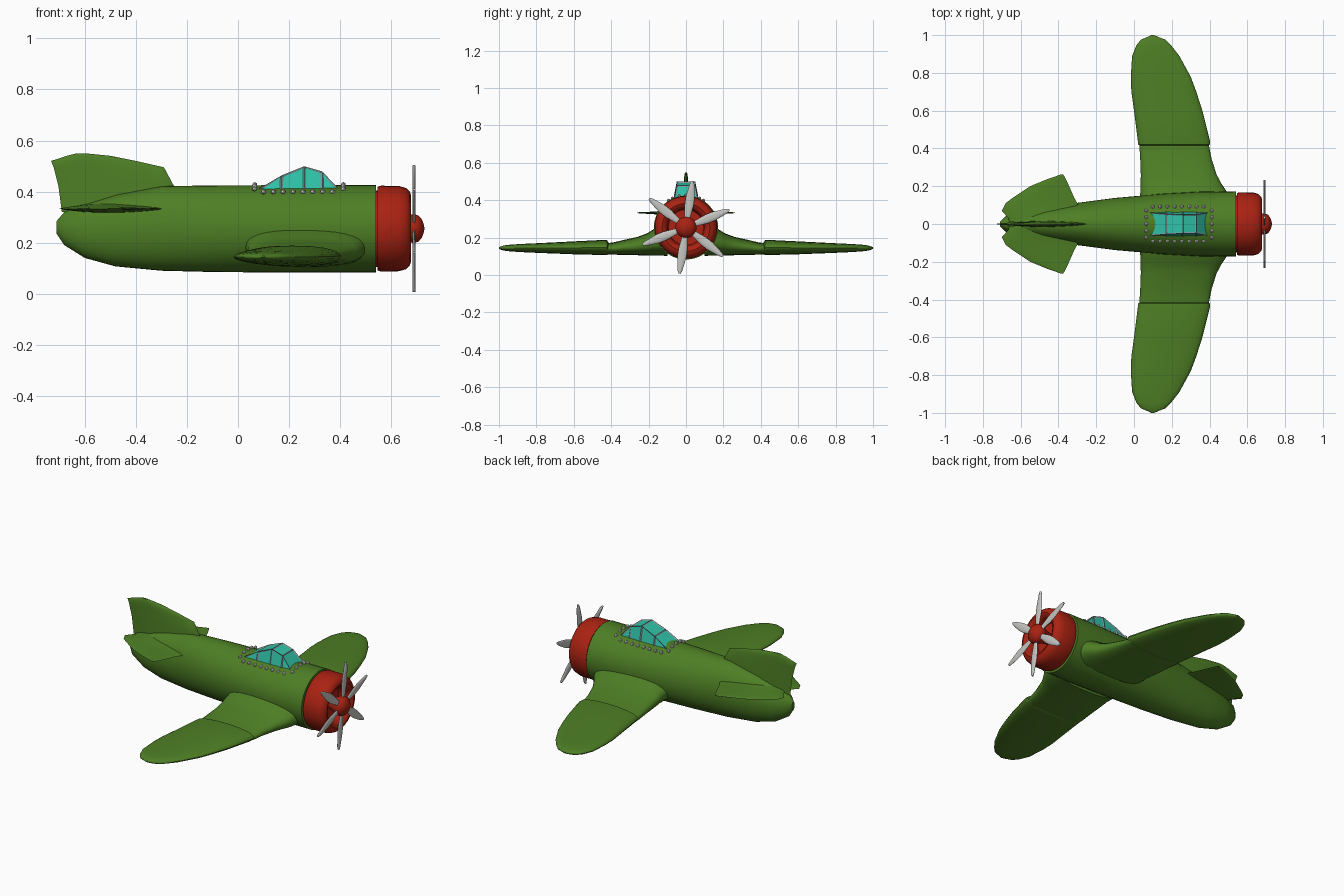
import bpy, bmesh, math
from mathutils import Vector, Matrix

if "Cube" in bpy.data.objects:
    bpy.data.objects.remove(bpy.data.objects["Cube"])


def material(name, r, g, b):
    m = bpy.data.materials.new(name)
    m.use_nodes = True
    m.diffuse_color = (r, g, b, 1)
    m.node_tree.nodes["Principled BSDF"].inputs["Base Color"].default_value = (r, g, b, 1)
    return m


GREEN = material("green paint", .075, .21, .018)
RED = material("red paint", .40, .016, .006)
STEEL = material("propeller grey", .56, .56, .54)
FRAME = material("canopy frame grey", .22, .33, .33)
GLASS = material("teal glass", .03, .55, .40)
WHITE = material("rivet white", .75, .75, .72)
AXIS_Z = .255  # height of the engine axis


def finish(name, bm, *mats, angle=40):
    bmesh.ops.recalc_face_normals(bm, faces=bm.faces)
    mesh = bpy.data.meshes.new(name)
    bm.to_mesh(mesh)
    bm.free()
    for m in mats:
        mesh.materials.append(m)
    ob = bpy.data.objects.new(name, mesh)
    bpy.context.collection.objects.link(ob)
    bpy.ops.object.select_all(action='DESELECT')
    ob.select_set(True)
    bpy.context.view_layer.objects.active = ob
    bpy.ops.object.shade_smooth_by_angle(angle=math.radians(angle))
    return ob


def oval(n, a, b, power=2.0):
    """Superellipse outline with half-axes a and b."""
    pts = []
    for i in range(n):
        t = math.tau * i / n
        c, s = math.cos(t), math.sin(t)
        pts.append((a * math.copysign(abs(c) ** (2 / power), c),
                    b * math.copysign(abs(s) ** (2 / power), s)))
    return pts


def loft(bm, rings):
    """Skin a row of equal point rings and cap both ends."""
    rows = [[bm.verts.new(p) for p in ring] for ring in rings]
    n = len(rows[0])
    for a, b in zip(rows, rows[1:]):
        for i in range(n):
            j = (i + 1) % n
            bm.faces.new((a[i], a[j], b[j], b[i]))
    bm.faces.new(rows[0])
    bm.faces.new(rows[-1])


def turned(name, profile, mat):
    """Solid of revolution about the engine axis, profile of (x, radius)."""
    bm = bmesh.new()
    loft(bm, [[(x, u, AXIS_Z + v) for u, v in oval(32, r, r)] for x, r in profile])
    return finish(name, bm, mat)


# Fuselage: x, half width, bottom, top
bm = bmesh.new()
hull = [(-.71, .012, .235, .285), (-.68, .04, .19, .32), (-.6, .065, .14, .35),
        (-.48, .088, .107, .388), (-.3, .112, .09, .421), (-.1, .138, .085, .424),
        (.15, .16, .083, .425), (.35, .171, .083, .425), (.54, .172, .083, .425)]
loft(bm, [[(x, u, (lo + hi) / 2 + v) for u, v in oval(40, w, (hi - lo) / 2)]
          for x, w, lo, hi in hull])
finish("fuselage", bm, GREEN)

# Engine cowling with a hollow mouth, hub and spinner
turned("cowling", [(.535, .15), (.546, .15), (.546, .164), (.56, .168), (.63, .167),
                   (.658, .159), (.673, .145), (.678, .128), (.67, .11),
                   (.65, .1), (.6, .095), (.6, .01)], RED)
turned("spinner", [(.6, .03), (.65, .04), (.67, .053), (.69, .057), (.708, .05),
                   (.72, .036), (.727, .018), (.73, .003)], RED)

# Propeller: six lens-shaped blades
bm = bmesh.new()
blade = [(.03, .012), (.07, .017), (.12, .024), (.16, .024), (.2, .018), (.235, .012), (.25, .005)]
for k in range(6):
    turn = Matrix.Rotation(math.radians(-8 + 60 * k), 3, 'X')
    loft(bm, [[turn @ Vector((.69 + v, u, r)) + Vector((0, 0, AXIS_Z))
               for u, v in oval(10, w, .006)] for r, w in blade])
finish("propeller", bm, STEEL)


def panel(name, sections, side, power, sides=28):
    """Sideways surface; sections of y, rear x, front x, bottom, top."""
    bm = bmesh.new()
    loft(bm, [[((a + b) / 2 + u, side * y, (lo + hi) / 2 + v)
               for u, v in oval(sides, (b - a) / 2, (hi - lo) / 2, power)]
              for y, a, b, lo, hi in sections])
    return finish(name, bm, GREEN)


wing_root = [(.1, .025, .51, .103, .27), (.17, .034, .492, .104, .247),
             (.21, .035, .465, .105, .222), (.26, .036, .438, .106, .204),
             (.34, .033, .412, .108, .186), (.39, .03, .402, .109, .174),
             (.43, .027, .394, .111, .17)]
wing_outer = [(.415, .03, .392, .112, .175), (.422, .022, .402, .108, .186),
              (.44, .02, .402, .107, .188), (.6, 0, .362, .111, .18),
              (.7, -.014, .33, .115, .175), (.78, -.017, .3, .118, .171),
              (.89, -.01, .24, .123, .166), (.945, .012, .197, .127, .162),
              (.975, .035, .168, .131, .158), (.99, .07, .13, .136, .153),
              (1, .093, .107, .141, .148)]
tail = [(.01, -.66, -.27, .31, .36), (.03, -.665, -.28, .312, .356),
        (.07, -.7, -.29, .317, .349), (.11, -.68, -.3, .32, .344),
        (.14, -.64, -.317, .323, .342), (.2, -.55, -.343, .327, .338),
        (.235, -.465, -.36, .329, .337), (.262, -.388, -.374, .331, .335)]
for side, label in ((1, "left"), (-1, "right")):
    panel(label + "_wing_root", wing_root, side, 2.5)
    panel(label + "_wing", wing_outer, side, 2.2)
    panel(label + "_tailplane", tail, side, 1.6, 16)

# Upright tail fin: z, rear x, front x, half thickness
bm = bmesh.new()
fin = [(.32, -.69, -.24, .018), (.42, -.703, -.25, .015), (.495, -.722, -.29, .012),
       (.52, -.732, -.4, .01), (.54, -.67, -.5, .008), (.549, -.635, -.59, .004)]
loft(bm, [[((a + b) / 2 + u, v, z) for u, v in oval(16, (b - a) / 2, t, 1.6)]
          for z, a, b, t in fin])
finish("tail_fin", bm, GREEN)

# Canopy: faceted frame with inset glass panes
bm = bmesh.new()
arches = [(.08, .41, .062), (.17, .463, .054), (.26, .499, .05), (.33, .479, .05), (.395, .41, .062)]
rows = []
for x, z, w in arches:
    rows.append([bm.verts.new(p) for p in ((x, -.07, .395), (x, -w, z), (x, w, z), (x, .07, .395))])
panes = []
for a, b in zip(rows, rows[1:]):
    for i in range(3):
        panes.append(bm.faces.new((a[i], a[i + 1], b[i + 1], b[i])))
    bm.faces.new((a[3], a[0], b[0], b[3]))
bm.faces.new(rows[0])
bm.faces.new(rows[-1])
bmesh.ops.recalc_face_normals(bm, faces=bm.faces)
bmesh.ops.inset_individual(bm, faces=panes, thickness=.009, depth=-.004)
for f in panes:
    f.material_index = 1
finish("canopy", bm, FRAME, GLASS, angle=15)

# Rivets around the canopy base
spots = [(.1 + .0385 * i, s * .092) for i in range(8) for s in (1, -1)]
spots += [(x, -.072 + .036 * i) for i in range(5) for x in (.065, .412)]
bm = bmesh.new()
for x, y in spots:
    z = AXIS_Z + .17 * math.sqrt(1 - (y / .166) ** 2)
    bmesh.ops.create_icosphere(bm, subdivisions=1, radius=.011,
                               matrix=Matrix.Translation((x, y, z + .002)))
finish("canopy_rivets", bm, WHITE)
